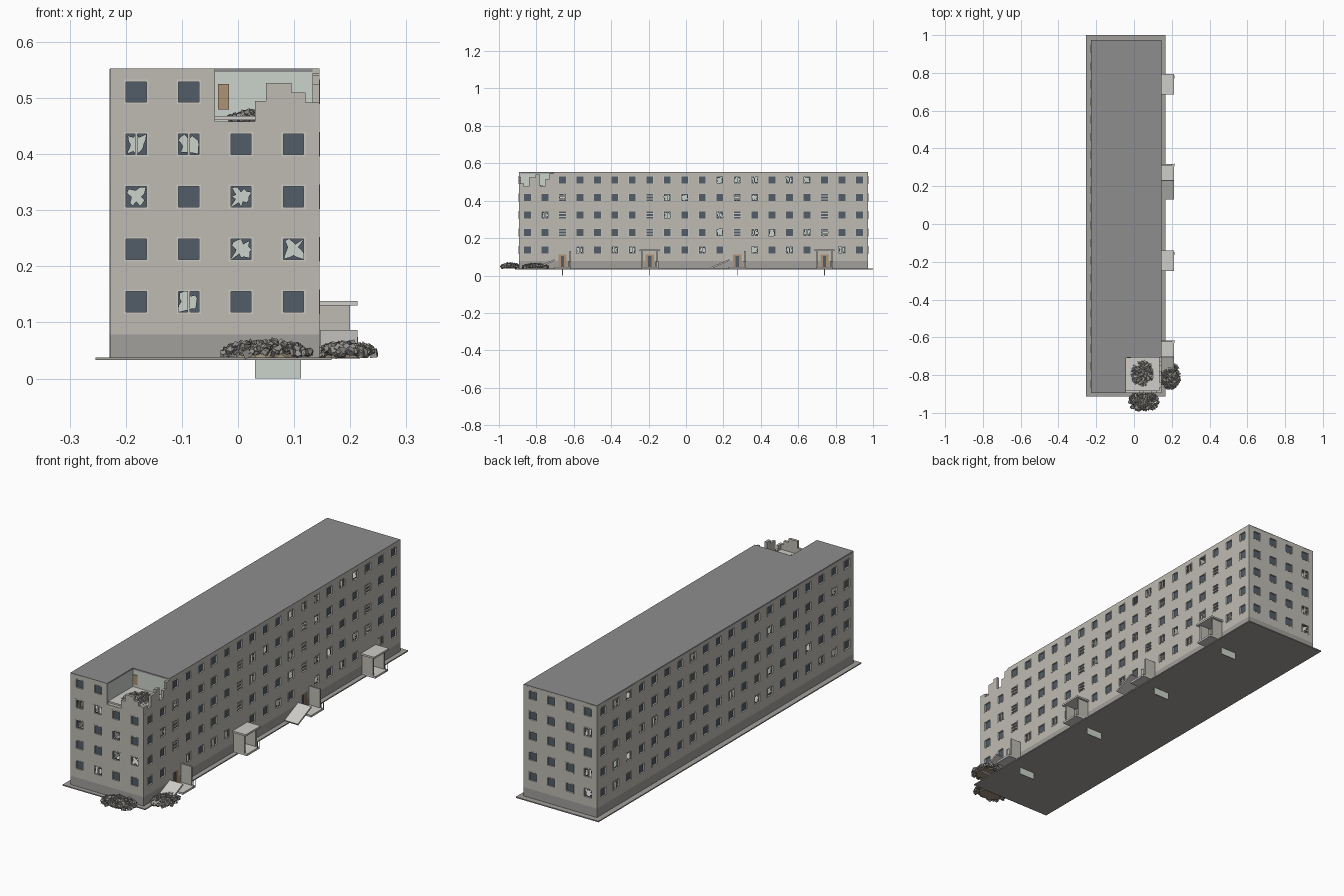
import bpy, bmesh, math, random
from mathutils import Matrix, Vector

if "Cube" in bpy.data.objects:
    bpy.data.objects.remove(bpy.data.objects["Cube"])
random.seed(7)

X0, X1, Y0, Y1 = -0.228, 0.145, -0.894, 0.974
ZB, ZT, PLINTH, C, H = 0.033, 0.552, 0.079, 0.0934, 0.022
ROWS = [0.137 + 0.0935 * i for i in range(5)]
FLOOR5, NX, NY = 0.457, X0 + 2 * C, Y0 + 2 * C      # collapsed corner limits
STAIRS = (2, 7, 12, 17)


def mat(name, r, g, b):
    m = bpy.data.materials.new(name)
    m.diffuse_color = (r, g, b, 1)
    m.use_nodes = True
    m.node_tree.nodes["Principled BSDF"].inputs["Base Color"].default_value = m.diffuse_color
    return m


WALL = mat("concrete_panel", .52, .5, .45)
BASE = mat("plinth_grey", .36, .35, .33)
ROOF = mat("roof_felt", .27, .27, .27)
FRAME = mat("frame_paint", .58, .57, .53)
GLASS = mat("dark_glass", .085, .11, .135)
INNER = mat("pale_plaster", .6, .65, .6)
FLOOR = mat("floor_slab", .62, .61, .58)
WOOD = mat("door_wood", .42, .29, .18)
STONE = mat("rubble_grey", .3, .29, .27)
DIRT = mat("dirt", .34, .28, .21)


def box(bm, lo, hi, m=None):
    vs = bmesh.ops.create_cube(bm, size=1)["verts"]
    for v in vs:
        v.co = Vector([lo[k] + (v.co[k] + .5) * (hi[k] - lo[k]) for k in range(3)])
        if m:
            v.co = m @ v.co


def finish(bm, name, mats, matrix=None):
    me = bpy.data.meshes.new(name)
    bm.to_mesh(me)
    bm.free()
    for m in mats:
        me.materials.append(m)
    ob = bpy.data.objects.new(name, me)
    if matrix:
        ob.matrix_world = matrix
    bpy.context.collection.objects.link(ob)
    return ob


def boxes(name, m, items):
    bm = bmesh.new()
    for lo, hi in items:
        box(bm, lo, hi)
    return finish(bm, name, [m])


def pane(bm, u, z, broken):
    # intact pane, or a ring of shards around a jagged hole
    h, out, inn = H - .003, [], []
    for k in range(16):
        a = k * math.pi / 8
        c, s = math.cos(a), math.sin(a)
        q = h / max(abs(c), abs(s))
        r = random.uniform(.4, 1.0)
        out.append(bm.verts.new((u + c * q, .006, z + s * q)))
        inn.append(bm.verts.new((u + c * q * r, .006, z + s * q * r)) if broken else None)
    if not broken:
        bm.faces.new(out)
        return
    for k in range(16):
        j = (k + 1) % 16
        bm.faces.new((out[k], out[j], inn[j], inn[k]))


def facade(name, origin, direction, n, broken, stairs=(), missing=()):
    # local axes: x along the wall, y inward, z up
    d, up = Vector(direction), Vector((0, 0, 1))
    M = Matrix((d, up.cross(d), up)).transposed().to_4x4()
    M.translation = Vector(origin)
    holes, us, zs = [], {0, n * C}, {ZB, PLINTH, .046, .112, FLOOR5, ZT}
    frames, glass = bmesh.new(), bmesh.new()
    for i in range(n):
        u = (i + .5) * C
        us |= {u - H, u + H}
        if i in missing:
            us |= {i * C, (i + 1) * C}
            holes.append((i * C, (i + 1) * C, FLOOR5, ZT))
        for r, z in enumerate(ROWS):
            zs |= {z - H, z + H}
            if r == 4 and i in missing:
                continue
            if r == 0 and i in stairs:
                holes.append((u - H, u + H, .046, .112))
                continue
            holes.append((u - H, u + H, z - H, z + H))
            b = (i, r) in broken
            pane(glass, u, z, b)
            t, a, e = .004, -.001, .009
            for s in (-1, 1):
                p, q = sorted((s * H, s * (H - t)))
                box(frames, (u + p, a, z - H), (u + q, e, z + H))
                box(frames, (u - H, a, z + p), (u + H, e, z + q))
            if b and random.random() < .55:
                box(frames, (u - .002, 0, z - H), (u + .002, e, z + H))
            if i in stairs and r < 4:
                for o in (-.008, .008):
                    box(frames, (u - H, 0, z + o - .003), (u + H, e, z + o + .003))
    us, zs = sorted(us), sorted(zs)
    bm = bmesh.new()
    V = [[bm.verts.new((u, 0, z)) for z in zs] for u in us]
    for i in range(len(us) - 1):
        for j in range(len(zs) - 1):
            cu, cz = (us[i] + us[i + 1]) / 2, (zs[j] + zs[j + 1]) / 2
            if any(a < cu < b and c < cz < e for a, b, c, e in holes):
                continue
            f = bm.faces.new((V[i][j], V[i + 1][j], V[i + 1][j + 1], V[i][j + 1]))
            f.material_index = int(cz < PLINTH)
    bmesh.ops.delete(bm, geom=[v for v in bm.verts if not v.link_faces], context="VERTS")
    ob = finish(bm, name + "_wall", [WALL, BASE], M)
    mod = ob.modifiers.new("thickness", "SOLIDIFY")
    mod.thickness, mod.offset = .012, -1
    finish(frames, name + "_window_frames", [FRAME], M)
    finish(glass, name + "_window_glass", [GLASS], M)


# Four facades, listing the shattered windows by column and storey
front = {(0, 3), (1, 3), (0, 2), (2, 2), (2, 1), (3, 1), (1, 0)}
cols = [(3, 5, 6, 10, 13, 15, 18), (11, 13, 14, 16, 17), (1, 8, 11),
        (2, 8, 9, 12, 13), (11, 12, 13, 15, 16)]
right = {(c, r) for r, cs in enumerate(cols) for c in cs}
left = {(random.randrange(20), random.randrange(5)) for _ in range(20)}
facade("front", (X0, Y0, 0), (1, 0, 0), 4, front, missing=(2, 3))
facade("right", (X1, Y0, 0), (0, 1, 0), 20, right, STAIRS, (0, 1))
facade("back", (X1, Y1, 0), (-1, 0, 0), 4, {(3, 1), (3, 3), (3, 0)})
facade("left", (X0, Y1, 0), (0, -1, 0), 20, left)

# Roof with the missing corner
bm = bmesh.new()
f = bm.faces.new([bm.verts.new((x, y, .546)) for x, y in
                  ((X0, Y0), (NX, Y0), (NX, NY), (X1, NY), (X1, Y1), (X0, Y1))])
ex = bmesh.ops.extrude_face_region(bm, geom=[f])["geom"]
bmesh.ops.translate(bm, vec=(0, 0, .007), verts=[v for v in ex if isinstance(v, bmesh.types.BMVert)])
bmesh.ops.recalc_face_normals(bm, faces=bm.faces)
finish(bm, "roof", [ROOF])

# Ground apron, floors and interior walls
boxes("ground_apron", BASE, [((-.254, -.914, ZB), (.167, 1.0, .038))])
e = .01
boxes("floors", FLOOR, [((X0 + e, Y0 + e, z - .05), (X1 - e, Y1 - e, z - .043)) for z in ROWS]
      + [((NX, Y0 + .002, .449), (X1 - .002, NY, .458))])
parts = [((NX - .006, NY, .04), (NX, Y1 - e, .547)), ((NX - .006, Y0 + e, .04), (NX, NY, .547))]
for k in range(1, 10):
    y = Y0 + 2 * k * C
    parts.append(((X0 + e, y, .04), (X1 - .001, y + .006, .547)))
boxes("interior_walls", INNER, parts)
boxes("inner_door", WOOD, [((-.036, NY - .003, .48), (-.016, NY + .001, .525))])

# Jagged remnants around the collapsed corner
rem = [((a, Y0, FLOOR5), (b, Y0 + .012, z)) for a, b, z in
       ((.03, .05, .495), (.05, .095, .527), (.095, .12, .51), (.12, X1, .492))]
rem += [((X1 - .012, a, FLOOR5), (X1, b, z)) for a, b, z in
        ((Y0, -.865, .492), (-.865, -.84, .475), (-.84, -.805, .525), (-.805, -.78, .54),
         (-.78, -.75, .48), (-.75, -.73, .515), (-.73, NY, .545))]
boxes("broken_wall_remnants", WALL, rem)

# Entrances: porch walls, canopy (standing or fallen), landing, door, cellar panel
for n, i in enumerate(STAIRS):
    y = Y0 + (i + .5) * C
    fallen = n in (0, 2)
    boxes(f"landing_{n}", FLOOR, [((X1, y - .045, .036), (.213, y + .045, .045))])
    boxes(f"porch_walls_{n}", WALL, [((X1, y + s * .041 - .004, .037), (.2, y + s * .041 + .004, .131))
                                     for s in ((1,) if fallen else (-1, 1))])
    c = boxes(f"canopy_{n}", FLOOR, [((X1 + .001, -.054, -.004), (.213, .054, .004))])
    c.location = (0, y, .134)
    if fallen:
        c.location = (0, y - .092, .061)
        c.rotation_euler.x = math.radians(24)
    boxes(f"door_{n}", WOOD, [((X1 - .008, y - H, .046), (X1 - .002, y - .009, .112)),
                              ((X1 - .008, y + .009, .046), (X1 - .002, y + H, .112)),
                              ((X1 - .008, y - H, .104), (X1 - .002, y + H, .112))])
    boxes(f"door_glass_{n}", GLASS, [((X1 - .01, y - .009, .046), (X1 - .006, y + .009, .104))])
    boxes(f"porch_rail_{n}", BASE, [((.212, y + .03, .037), (.214, y + .032, .074)),
                                    ((.212, y + .044, .037), (.214, y + .046, .074)),
                                    ((.212, y + .03, .072), (.214, y + .046, .074))])
    boxes(f"cellar_panel_{n}", INNER, [((.03, y - .002, 0), (.112, y + .002, .04))])


def pile(name, cx, cy, z0, rx, ry, h, n):
    # low dirt mound covered in angular chunks
    bm = bmesh.new()
    bmesh.ops.create_icosphere(bm, subdivisions=3, radius=1)
    for v in bm.verts:
        k = random.uniform(.8, 1)
        v.co = Vector((cx + v.co.x * rx * .7 * k, cy + v.co.y * ry * .7 * k, z0 + max(v.co.z, 0) * h * .8 * k))
    finish(bm, name + "_mound", [DIRT])
    bm = bmesh.new()
    for _ in range(n):
        a, r = random.uniform(0, 2 * math.pi), math.sqrt(random.random()) * .92
        s = random.uniform(.003, .008)
        z = z0 + h * .85 * math.sqrt(1 - r * r) * random.uniform(.5, 1)
        T = Matrix.Translation((cx + rx * r * math.cos(a), cy + ry * r * math.sin(a), max(z, z0 + s * .6)))
        R = Matrix.Rotation(random.uniform(0, 6), 4, Vector((random.random(), random.random(), 1)))
        hi = [s * random.uniform(.4, 1) for _ in range(3)]
        box(bm, [-q for q in hi], hi, T @ R)
    for v in bm.verts:
        v.co += Vector([random.uniform(-.0015, .0015) for _ in range(3)])
    finish(bm, name + "_chunks", [STONE])


pile("front_rubble", .052, -.94, .037, .087, .056, .034, 380)
pile("right_rubble", .192, -.805, .037, .058, .075, .03, 350)
pile("corner_rubble", .045, -.79, .457, .066, .075, .022, 350)
